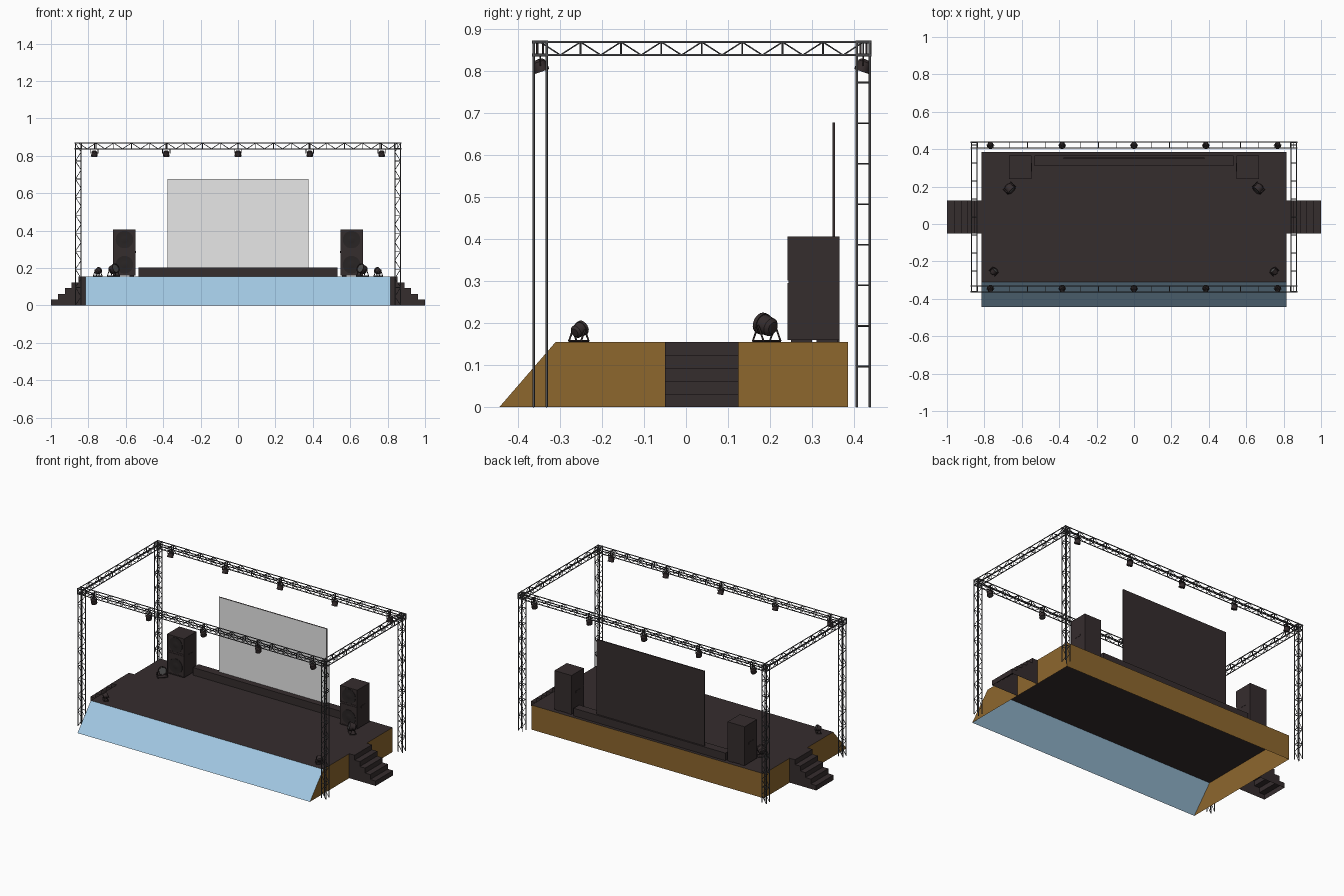
import bpy, bmesh, math
from mathutils import Vector, Matrix

if "Cube" in bpy.data.objects:
    bpy.data.objects.remove(bpy.data.objects["Cube"])


def material(name, r, g, b):
    m = bpy.data.materials.new(name)
    m.diffuse_color = (r, g, b, 1)
    m.use_nodes = True
    m.node_tree.nodes["Principled BSDF"].inputs["Base Color"].default_value = m.diffuse_color
    return m


DARK = material("charcoal", 0.036, 0.026, 0.027)
BROWN = material("wood_brown", 0.27, 0.135, 0.027)
BLUE = material("pale_blue", 0.36, 0.58, 0.77)
GREY = material("screen_grey", 0.8, 0.8, 0.8)
STEEL = material("truss_steel", 0.08, 0.08, 0.085)
LENS = material("lens_grey", 0.08, 0.08, 0.08)
BLACK = material("cone_black", 0.022, 0.018, 0.018)
Z = Vector((0, 0, 1))


def finish(name, bm, mats, smooth=False):
    bmesh.ops.recalc_face_normals(bm, faces=bm.faces)
    me = bpy.data.meshes.new(name)
    bm.to_mesh(me)
    bm.free()
    for m in mats:
        me.materials.append(m)
    ob = bpy.data.objects.new(name, me)
    bpy.context.collection.objects.link(ob)
    if smooth:
        bpy.ops.object.select_all(action='DESELECT')
        ob.select_set(True)
        bpy.context.view_layer.objects.active = ob
        bpy.ops.object.shade_smooth_by_angle(angle=math.radians(40))
    return ob


def mirror_x(ob):
    mod = ob.modifiers.new("mirror", 'MIRROR')
    mod.use_axis = (True, False, False)
    mod.use_mirror_merge = False


def box(bm, x0, x1, y0, y1, z0, z1):
    m = Matrix.Translation(((x0 + x1) / 2, (y0 + y1) / 2, (z0 + z1) / 2))
    m = m @ Matrix.Diagonal((x1 - x0, y1 - y0, z1 - z0, 1))
    bmesh.ops.create_cube(bm, size=1, matrix=m)


def tube(bm, p, q, r, n=12):
    p, q = Vector(p), Vector(q)
    d = q - p
    m = Matrix.Translation((p + q) / 2) @ d.to_track_quat('Z', 'Y').to_matrix().to_4x4()
    bmesh.ops.create_cone(bm, cap_ends=True, segments=n, radius1=r, radius2=r, depth=d.length, matrix=m)


def lathe(bm, profile, centre, direction, n=20, last_mat=0):
    # revolve (radius, height) points about the direction; the last band may use another material
    m = Matrix.Translation(centre) @ Vector(direction).to_track_quat('Z', 'Y').to_matrix().to_4x4()
    rings = []
    for r, h in profile:
        if r == 0:
            rings.append([bm.verts.new(m @ Vector((0, 0, h)))] * n)
        else:
            rings.append([bm.verts.new(m @ Vector((r * math.cos(2 * math.pi * i / n),
                                                   r * math.sin(2 * math.pi * i / n), h))) for i in range(n)])
    for k in range(len(rings) - 1):
        a, b = rings[k], rings[k + 1]
        for i in range(n):
            j = (i + 1) % n
            f = bm.faces.new(list(dict.fromkeys((a[i], a[j], b[j], b[i]))))
            if k == len(rings) - 2:
                f.material_index = last_mat


# stage shell: open underneath, sloping front
W, H = 0.815, 0.155
bm = bmesh.new()
prof = [(-0.444, 0), (-0.31, H), (0.385, H), (0.385, 0)]
L = [bm.verts.new((-W, y, z)) for y, z in prof]
R = [bm.verts.new((W, y, z)) for y, z in prof]
for i in range(3):
    bm.faces.new((L[i], R[i], R[i + 1], L[i + 1])).material_index = (1, 2, 0)[i]
bm.faces.new(L)
bm.faces.new(R[::-1])
finish("stage", bm, [BROWN, BLUE, DARK])

# side stairs: five steps, open underneath
bm = bmesh.new()
pts, run = [(W, 0)], 0.185 / 5
for i in range(5):
    z = H - i * H / 5
    pts += [(W + i * run, z), (W + (i + 1) * run, z)]
pts.append((1.0, 0))
A = [bm.verts.new((x, -0.05, z)) for x, z in pts]
B = [bm.verts.new((x, 0.125, z)) for x, z in pts]
for i in range(1, len(pts) - 1):
    bm.faces.new((A[i], A[i + 1], B[i + 1], B[i]))
bm.faces.new(A)
bm.faces.new(B[::-1])
mirror_x(finish("side_stairs", bm, [DARK]))

# rear riser under the screen
bm = bmesh.new()
box(bm, -0.532, 0.532, 0.31, 0.365, H, 0.203)
finish("screen_plinth", bm, [DARK])

# screen: only the front face is light
bm = bmesh.new()
box(bm, -0.378, 0.378, 0.348, 0.355, 0.2, 0.677)
bm.normal_update()
for f in bm.faces:
    f.material_index = 1 if f.normal.y < -0.5 else 0
finish("screen", bm, [DARK, GREY])

# speaker stacks: cabinet, front frames, handle, feet
SX = 0.607
bm = bmesh.new()
box(bm, SX - 0.06, SX + 0.06, 0.244, 0.365, 0.16, 0.406)
for z0, z1 in ((0.16, 0.295), (0.301, 0.406)):
    for a, b in ((SX - 0.06, SX - 0.055), (SX + 0.055, SX + 0.06)):
        box(bm, a, b, 0.2415, 0.245, z0, z1)
    box(bm, SX - 0.055, SX + 0.055, 0.2415, 0.245, z0, z0 + 0.005)
    box(bm, SX - 0.055, SX + 0.055, 0.2415, 0.245, z1 - 0.005, z1)
for s in (-1, 1):
    box(bm, SX + s * 0.0605 - 0.001, SX + s * 0.0605 + 0.001, 0.28, 0.325, 0.28, 0.292)
    for y in (0.25, 0.31):
        box(bm, SX + s * 0.04 - 0.012, SX + s * 0.04 + 0.012, y, y + 0.05, H, 0.161)
mirror_x(finish("speaker_cabinet", bm, [DARK]))

# speaker cones
bm = bmesh.new()
for z in (0.218, 0.352):
    lathe(bm, [(0.047, 0), (0.047, 0.003), (0.042, 0.003), (0.022, 0.0008), (0.016, 0.002), (0, 0.003)],
          (SX, 0.2445, z), (0, -1, 0), 24)
mirror_x(finish("speaker_cones", bm, [BLACK], True))


# box truss between two points, u and v are its cross directions
def truss(bm, p, q, u, v, rungs=True, h=0.0155):
    p, q, u, v = Vector(p), Vector(q), Vector(u) * h, Vector(v) * h
    for a in (-1, 1):
        for b in (-1, 1):
            tube(bm, p + u * a + v * b, q + u * a + v * b, 0.0028)
    n = round((q - p).length / 0.0965)
    for i in range(n):
        c, mid, d = p.lerp(q, i / n), p.lerp(q, (i + 0.5) / n), p.lerp(q, (i + 1) / n)
        for s in (-1, 1):
            tube(bm, d + v * s - u, d + v * s + u, 0.002, 10)          # cross bars
            if rungs:
                tube(bm, d + u * s - v, d + u * s + v, 0.002, 10)      # ladder rungs
            k = 1 if i % 2 else -1
            for e in (c, d):                                           # V lacing
                tube(bm, e + v * s + u, mid + v * s - u, 0.0017, 10)


TX, YF, YB, TZ = 0.854, -0.347, 0.422, 0.853
X, Y = (1, 0, 0), (0, 1, 0)
bm = bmesh.new()
truss(bm, (TX, YF, 0), (TX, YF, TZ + 0.0155), X, Y, False)
truss(bm, (TX, YB, 0), (TX, YB, TZ + 0.0155), X, Y)
mirror_x(finish("truss_posts", bm, [STEEL], True))

bm = bmesh.new()
for y in (YF, YB):
    truss(bm, (-TX, y, TZ), (TX, y, TZ), Z, Y)
finish("cross_trusses", bm, [STEEL], True)

bm = bmesh.new()
truss(bm, (TX, YF, TZ), (TX, YB, TZ), Z, X)
mirror_x(finish("side_trusses", bm, [STEEL], True))

# corner joints: cube frames with small end knobs
bm = bmesh.new()
for y in (YF, YB):
    for a in (-1, 1):
        for b in (-1, 1):
            e, k = a * 0.0155, b * 0.0155
            tube(bm, (TX - 0.019, y + e, TZ + k), (TX + 0.019, y + e, TZ + k), 0.0033)
            tube(bm, (TX + e, y - 0.019, TZ + k), (TX + e, y + 0.019, TZ + k), 0.0033)
            tube(bm, (TX + e, y + k, TZ - 0.019), (TX + e, y + k, TZ + 0.019), 0.0033)
mirror_x(finish("truss_corners", bm, [STEEL], True))


# spotlight barrel with a yoke that hangs or a stand on the floor
def lamp(bm, c, d, r, hang):
    c, d = Vector(c), Vector(d).normalized()
    lathe(bm, [(0, -r * 0.9), (r * 0.55, -r * 0.85), (r * 0.85, -r * 0.55), (r * 0.92, r * 0.4),
               (r, r * 0.4), (r, r * 0.8), (r * 0.85, r * 0.8), (r * 0.8, r * 0.65), (0, r * 0.65)], c, d, 20, 1)
    side = d.cross(Z).normalized()
    fwd = Z.cross(side)
    if hang:
        top = c + Z * r * 1.35
        for s in (-1, 1):
            tube(bm, c + side * s * r * 1.1, top + side * s * r * 1.1, 0.002)
            up = fwd * s * 0.007
            tube(bm, top + up, Vector((c.x, c.y, 0.868)) + up, 0.0025)
        tube(bm, top - side * r * 1.15, top + side * r * 1.15, 0.003)
    else:
        base = Vector((c.x, c.y, H + 0.002))
        for s in (-1, 1):
            o = side * s * r * 1.1
            for t in (-1, 1):
                tube(bm, c + o, base + o + fwd * t * r * 0.7, 0.0022)
                tube(bm, base - o + fwd * s * r * 0.7, base + o + fwd * s * r * 0.7, 0.0022) if t > 0 else None
            tube(bm, base + o - fwd * r * 0.7, base + o + fwd * r * 0.7, 0.0022)


bm = bmesh.new()
for x in (-0.768, -0.384, 0, 0.384, 0.768):
    lamp(bm, (x, YF, 0.812), (0, 0.35, -1), 0.018, True)
    lamp(bm, (x, YB, 0.812), (0, -0.35, -1), 0.018, True)
finish("hanging_lights", bm, [DARK, LENS], True)

bm = bmesh.new()
lamp(bm, (0.666, 0.192, 0.194), (-0.7, -0.7, 0.3), 0.026, False)
lamp(bm, (0.75, -0.255, 0.183), (-0.7, 0.7, 0.45), 0.0185, False)
mirror_x(finish("floor_lights", bm, [DARK, LENS], True))
